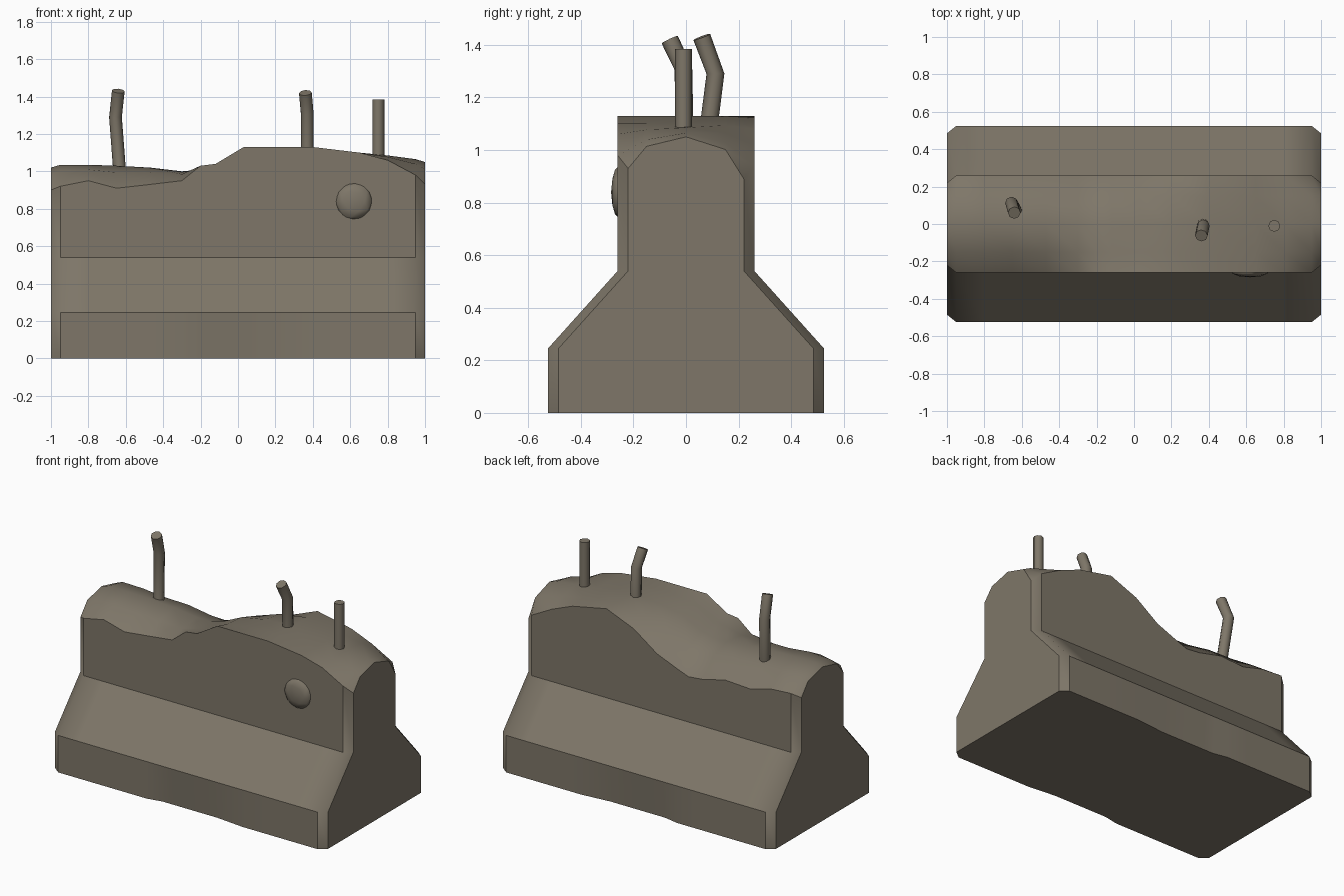
import bpy, bmesh, math
from mathutils import Vector

if "Cube" in bpy.data.objects:
    bpy.data.objects.remove(bpy.data.objects["Cube"])

concrete = bpy.data.materials.new("weathered_concrete")
concrete.diffuse_color = (0.21, 0.183, 0.14, 1)
concrete.use_nodes = True
concrete.node_tree.nodes["Principled BSDF"].inputs["Base Color"].default_value = concrete.diffuse_color


def add_object(name, bm, angle):
    bmesh.ops.recalc_face_normals(bm, faces=bm.faces[:])
    me = bpy.data.meshes.new(name)
    bm.to_mesh(me)
    bm.free()
    ob = bpy.data.objects.new(name, me)
    bpy.context.collection.objects.link(ob)
    me.materials.append(concrete)
    bpy.ops.object.select_all(action='DESELECT')
    ob.select_set(True)
    bpy.context.view_layer.objects.active = ob
    bpy.ops.object.shade_smooth_by_angle(angle=math.radians(angle))
    return ob


def skin(bm, rings):
    # bridge consecutive closed rings and cap both ends
    rows = [[bm.verts.new(p) for p in r] for r in rings]
    n = len(rows[0])
    for a, b in zip(rows, rows[1:]):
        for i in range(n):
            j = (i + 1) % n
            bm.faces.new((a[i], a[j], b[j], b[i]))
    bm.faces.new(rows[0])
    bm.faces.new(rows[-1])


# barrier body: x, broken-top height at front edge, middle, back edge
stations = [
    (-1.0, .90, 1.02, .90), (-.95, .92, 1.035, .93), (-.80, .95, 1.035, .92),
    (-.65, .91, 1.03, .88), (-.47, .93, 1.02, .89), (-.30, .95, 1.0, .85),
    (-.20, 1.03, 1.0, .84), (-.12, 1.04, 1.02, .87), (.03, 1.13, 1.09, .93),
    (.20, 1.13, 1.12, 1.05), (.40, 1.13, 1.13, 1.13), (.65, 1.10, 1.10, 1.08),
    (.80, 1.06, 1.085, 1.02), (.95, .98, 1.065, .94), (1.0, .93, 1.05, .89)]
rings = []
for x, f, m, b in stations:
    c = .04 if abs(x) == 1 else 0            # cut vertical corners
    chip = .02 if -.25 < x < .3 else 0       # worn foot
    prof = [(.525 - c - chip, 0), (.525 - c, .245), (.26 - c, .54), (.26 - c, b),
            (.15, b + (m - b) * .7), (0, m), (-.15, f + (m - f) * .7),
            (-.26 + c, f), (-.26 + c, .54), (-.525 + c, .245), (-.525 + c + chip, 0)]
    rings.append([(x, y, z) for y, z in prof])
bm = bmesh.new()
skin(bm, rings)
add_object("barrier_body", bm, 36)

# lump on the front wall
bm = bmesh.new()
bmesh.ops.create_icosphere(bm, subdivisions=2, radius=1)
for v in bm.verts:
    v.co = Vector((.62 + v.co.x * .1, -.255 + v.co.y * .03, .84 + v.co.z * .1))
add_object("concrete_lump", bm, 60)


# bent reinforcing bars
def bar(name, path, r, sides=8):
    pts = [Vector(p) for p in path]
    rings = []
    for i, p in enumerate(pts):
        d = (pts[min(i + 1, len(pts) - 1)] - pts[max(i - 1, 0)]).normalized()
        u = d.cross(Vector((0, 1, 0))).normalized()
        w = d.cross(u)
        rings.append([p + r * (u * math.cos(t) + w * math.sin(t))
                      for t in (2 * math.pi * k / sides for k in range(sides))])
    bm = bmesh.new()
    skin(bm, rings)
    add_object(name, bm, 50)


bar("left_bar", [(-.63, .07, .96), (-.655, .112, 1.29), (-.64, .06, 1.43)], .034)
bar("middle_bar", [(.37, -.005, 1.05), (.37, -.01, 1.31), (.36, -.062, 1.42)], .034)
bar("right_bar", [(.75, -.01, 1.03), (.75, -.01, 1.385)], .032)
